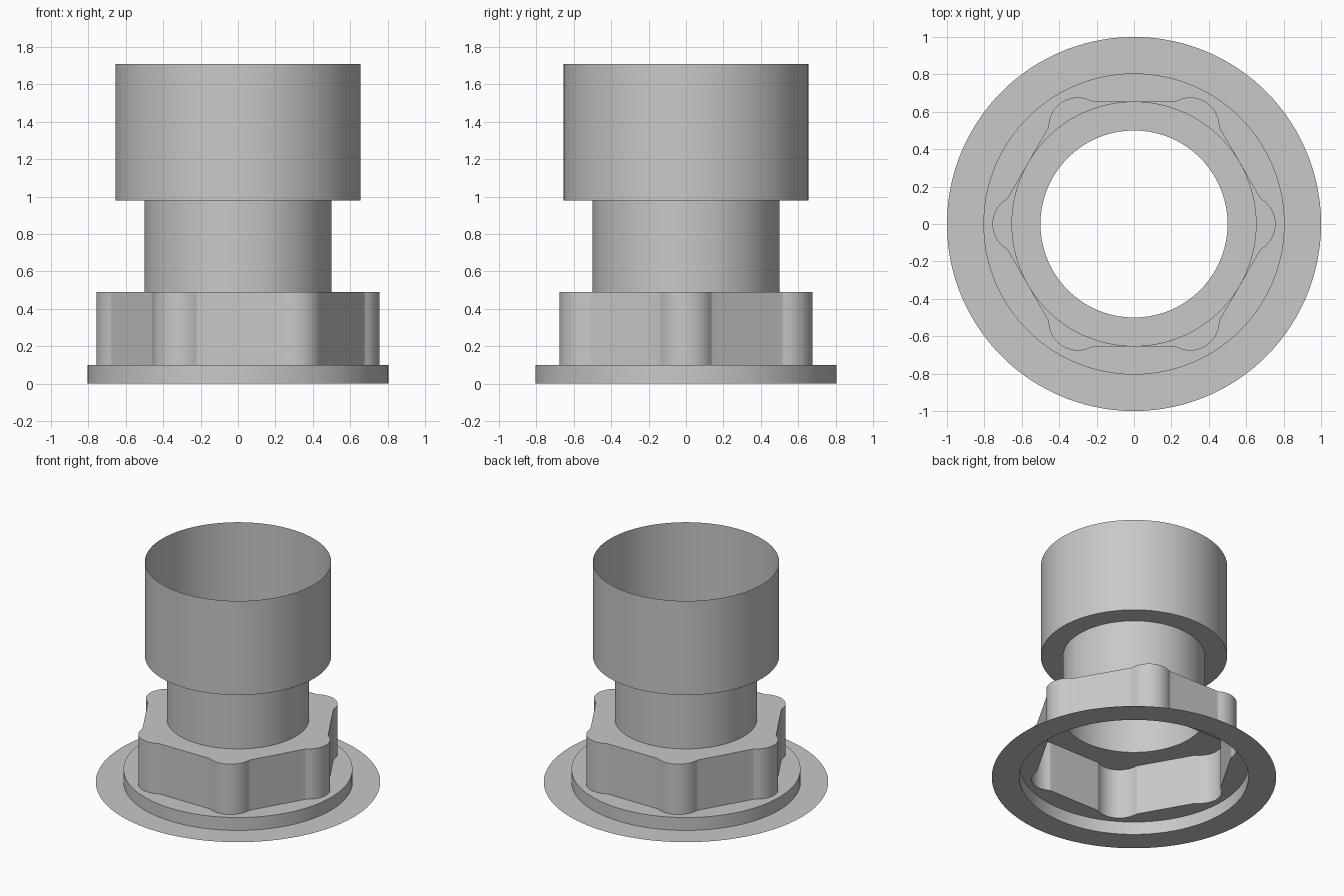
import bpy
from math import atan2, cos, sin, hypot, sqrt, radians, pi

if "Cube" in bpy.data.objects:
    bpy.data.objects.remove(bpy.data.objects["Cube"])

# Material
grey = bpy.data.materials.new("light grey")
grey.use_nodes = True
color = (0.58, 0.58, 0.58, 1)
grey.diffuse_color = color
grey.node_tree.nodes["Principled BSDF"].inputs["Base Color"].default_value = color

# Nut outline: a hexagon with a rounded lobe on each corner
apothem, lobe_dist, lobe_r, fillet_r = 0.655, 0.6, 0.157, 0.02
lobe = (lobe_dist * cos(pi / 3), lobe_dist * sin(pi / 3))
fillet_y = apothem + fillet_r
rise = fillet_y - lobe[1]
fillet_x = lobe[0] - sqrt((lobe_r + fillet_r) ** 2 - rise ** 2)


def arc(center, r, start, end, steps):
    angles = [start + (end - start) * i / steps for i in range(steps + 1)]
    return [(center[0] + r * cos(a), center[1] + r * sin(a)) for a in angles]


# Half of one side, from the middle of the flat to the tip of the lobe
half = [(fillet_x * i / 6, apothem) for i in range(6)]
half += arc((fillet_x, fillet_y), fillet_r, -pi / 2,
            atan2(-rise, lobe[0] - fillet_x), 3)[:-1]
half += arc(lobe, lobe_r, atan2(rise, fillet_x - lobe[0]), pi / 3, 8)
polar = [(atan2(y, x) - pi / 3, hypot(x, y)) for x, y in half]

# Mirror the half and repeat it around the six corners
outline = []
for k in range(6):
    turn = radians(60 * k)
    outline += [(turn + a, r) for a, r in polar]
    outline += [(turn - a, r) for a, r in polar[1:-1]]
outline.sort()


def shell(name, rings):
    """Open skin through rings of (radius, z); radius None follows the nut."""
    n = len(outline)
    verts = []
    for radius, z in rings:
        for a, nut_r in outline:
            r = radius or nut_r
            verts.append((r * cos(a), r * sin(a), z))
    faces = []
    for j in range(len(rings) - 1):
        for i in range(n):
            k = (i + 1) % n
            faces.append((j * n + i, j * n + k, j * n + n + k, j * n + n + i))
    mesh = bpy.data.meshes.new(name)
    mesh.from_pydata(verts, [], faces)
    mesh.materials.append(grey)
    obj = bpy.data.objects.new(name, mesh)
    bpy.context.collection.objects.link(obj)
    bpy.ops.object.select_all(action='DESELECT')
    obj.select_set(True)
    bpy.context.view_layer.objects.active = obj
    bpy.ops.object.shade_smooth_by_angle(angle=radians(25))


# Parts from the bottom up
shell("flange", [(1, 0), (0.805, 0)])
shell("collar", [(0.805, 0), (0.805, 0.1), (None, 0.1)])
shell("lobed_nut", [(None, 0.1), (None, 0.49), (0.5, 0.49)])
shell("neck", [(0.5, 0.49), (0.5, 0.98)])
shell("sleeve", [(0.5, 0.98), (0.655, 0.98), (0.655, 1.71)])
